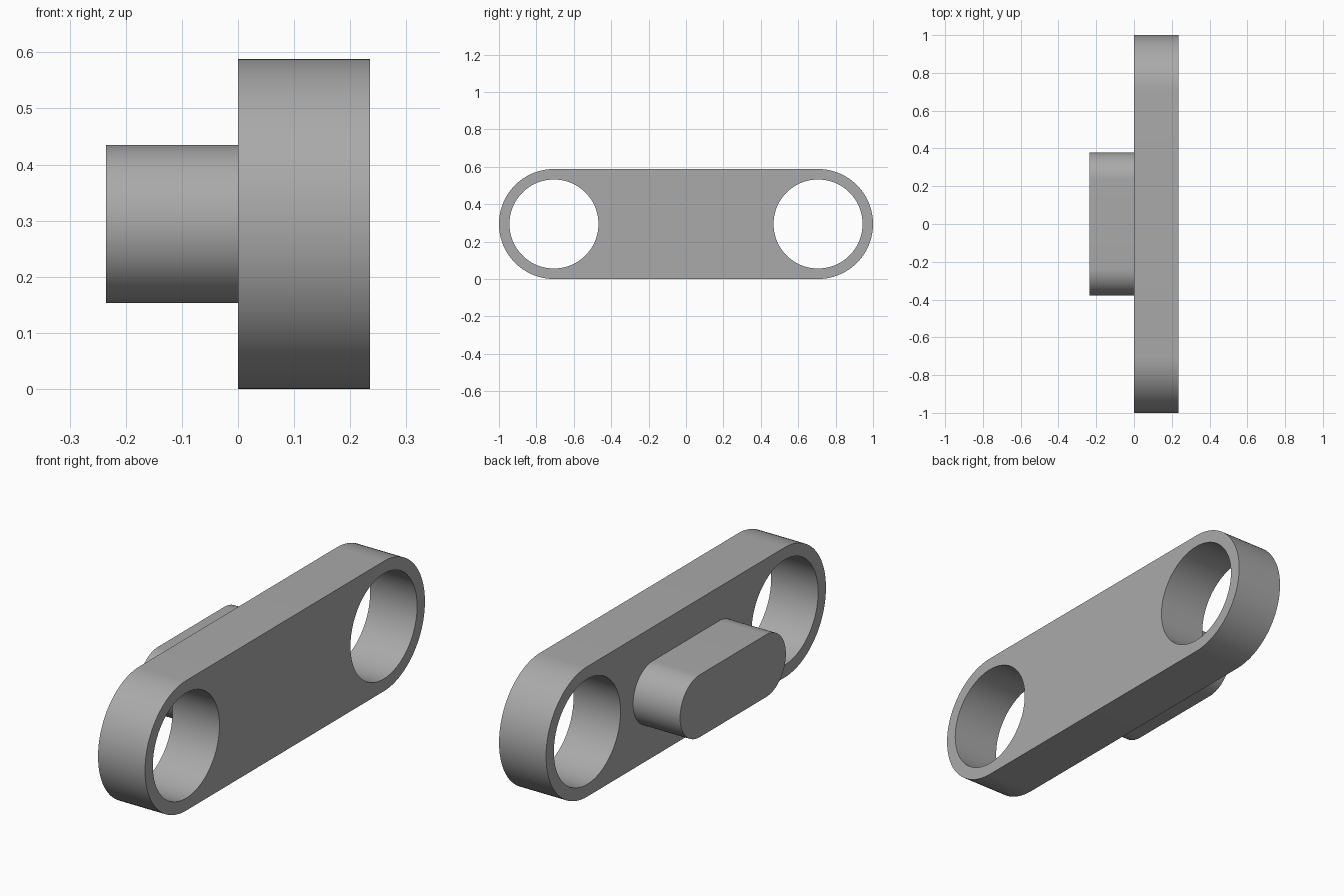
import bpy, bmesh, math

if "Cube" in bpy.data.objects:
    bpy.data.objects.remove(bpy.data.objects["Cube"])

Z_MID = 0.294      # height of the long axis
PIVOT = 0.706      # distance of each hole from the middle

grey = bpy.data.materials.new("plain_grey")
grey.diffuse_color = (0.40, 0.40, 0.40, 1)
grey.use_nodes = True
grey.node_tree.nodes["Principled BSDF"].inputs["Base Color"].default_value = grey.diffuse_color


def arc(cy, r, start, sweep, steps):
    """Points (y, z) along an arc, both ends included."""
    return [(cy + r * math.cos(start + sweep * i / steps),
             Z_MID + r * math.sin(start + sweep * i / steps)) for i in range(steps + 1)]


def slot(half, r, steps=48):
    """Outline with two straight sides and two round ends."""
    return (arc(half, r, -math.pi / 2, math.pi, steps)
            + arc(-half, r, math.pi / 2, math.pi, steps))


def circle(cy, r, steps=96):
    return arc(cy, r, 0, 2 * math.pi, steps)[:-1]


def prism(name, loops, x0, x1):
    """Extrude an outline (first loop) with holes (other loops) along x."""
    bm = bmesh.new()
    rims = {x0: [], x1: []}
    for loop in loops:
        a, b = ([bm.verts.new((x, y, z)) for y, z in loop] for x in (x0, x1))
        n = len(loop)
        for i in range(n):
            j = (i + 1) % n
            bm.faces.new((a[i], a[j], b[j], b[i]))
            rims[x0].append(bm.edges.get((a[i], a[j])))
            rims[x1].append(bm.edges.get((b[i], b[j])))
    for x, edges in rims.items():
        bmesh.ops.triangle_fill(bm, edges=edges, use_beauty=True,
                                normal=(1 if x == x1 else -1, 0, 0))
    bmesh.ops.recalc_face_normals(bm, faces=bm.faces)
    # merge the flat caps back into large faces
    bmesh.ops.dissolve_limit(bm, angle_limit=0.01, verts=[], edges=bm.edges)
    mesh = bpy.data.meshes.new(name)
    bm.to_mesh(mesh)
    bm.free()
    mesh.materials.append(grey)
    ob = bpy.data.objects.new(name, mesh)
    bpy.context.collection.objects.link(ob)
    bpy.ops.object.select_all(action='DESELECT')
    ob.select_set(True)
    bpy.context.view_layer.objects.active = ob
    bpy.ops.object.shade_smooth_by_angle(angle=math.radians(30))
    return ob


# Link plate with a round hole at each end
prism("link_plate",
      [slot(PIVOT, 0.294), circle(-PIVOT, 0.238), circle(PIVOT, 0.238)], 0, 0.235)

# Raised boss on the left face
prism("centre_boss", [slot(0.237, 0.141)], -0.235, 0)
